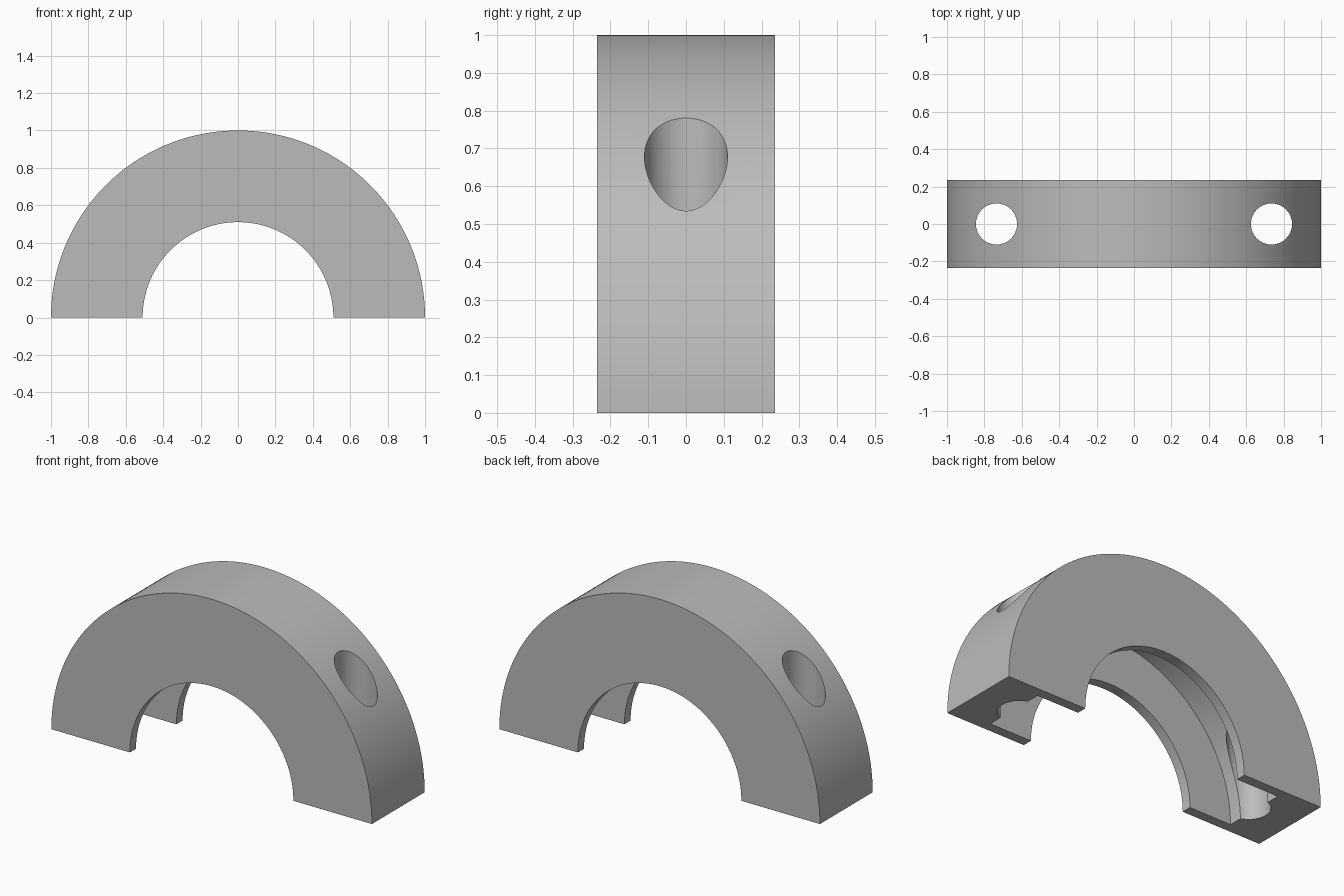
import bpy, bmesh, math

OUTER, INNER, GROOVE = 1.0, 0.51, 0.77   # radii of the half ring
HALF_W, GROOVE_W = 0.235, 0.18           # half widths of ring and groove
HOLE_X, HOLE_R = 0.735, 0.11
STEPS = 96

cube = bpy.data.objects.get("Cube")
if cube:
    bpy.data.objects.remove(cube, do_unlink=True)

# Single plain grey
grey = bpy.data.materials.new("plain_grey")
grey.use_nodes = True
colour = (0.5, 0.5, 0.5, 1)
grey.diffuse_color = colour
grey.node_tree.nodes["Principled BSDF"].inputs["Base Color"].default_value = colour

# Channel section swept half a turn about the y axis
section = [(OUTER, -HALF_W), (OUTER, HALF_W), (INNER, HALF_W), (INNER, GROOVE_W),
           (GROOVE, GROOVE_W), (GROOVE, -GROOVE_W), (INNER, -GROOVE_W), (INNER, -HALF_W)]
bm = bmesh.new()
rings = []
for i in range(STEPS + 1):
    a = math.pi * i / STEPS
    rings.append([bm.verts.new((r * math.cos(a), y, r * math.sin(a))) for r, y in section])
n = len(section)
for lower, upper in zip(rings, rings[1:]):
    for j in range(n):
        k = (j + 1) % n
        bm.faces.new((lower[j], lower[k], upper[k], upper[j]))
bm.faces.new(rings[0])
bm.faces.new(rings[-1])
bmesh.ops.recalc_face_normals(bm, faces=bm.faces)
mesh = bpy.data.meshes.new("half_ring")
bm.to_mesh(mesh)
bm.free()
mesh.materials.append(grey)
ring = bpy.data.objects.new("half_ring", mesh)
bpy.context.collection.objects.link(ring)

# Vertical bolt holes through both legs
for name, side in (("left", 1), ("right", -1)):
    bpy.ops.mesh.primitive_cylinder_add(vertices=48, radius=HOLE_R, depth=3,
                                        location=(side * HOLE_X, 0, 0.5))
    cutter = bpy.context.object
    cutter.name = name + "_hole_cutter"
    cutter.hide_render = True
    cutter.data.materials.append(grey)
    bpy.ops.object.select_all(action="DESELECT")
    ring.select_set(True)
    bpy.context.view_layer.objects.active = ring
    cut = ring.modifiers.new(name + "_hole", "BOOLEAN")
    cut.operation = "DIFFERENCE"
    cut.solver = "EXACT"
    cut.object = cutter
    bpy.ops.object.modifier_apply(modifier=cut.name)
    bpy.data.objects.remove(cutter, do_unlink=True)

bpy.ops.object.shade_smooth_by_angle(angle=math.radians(30))
